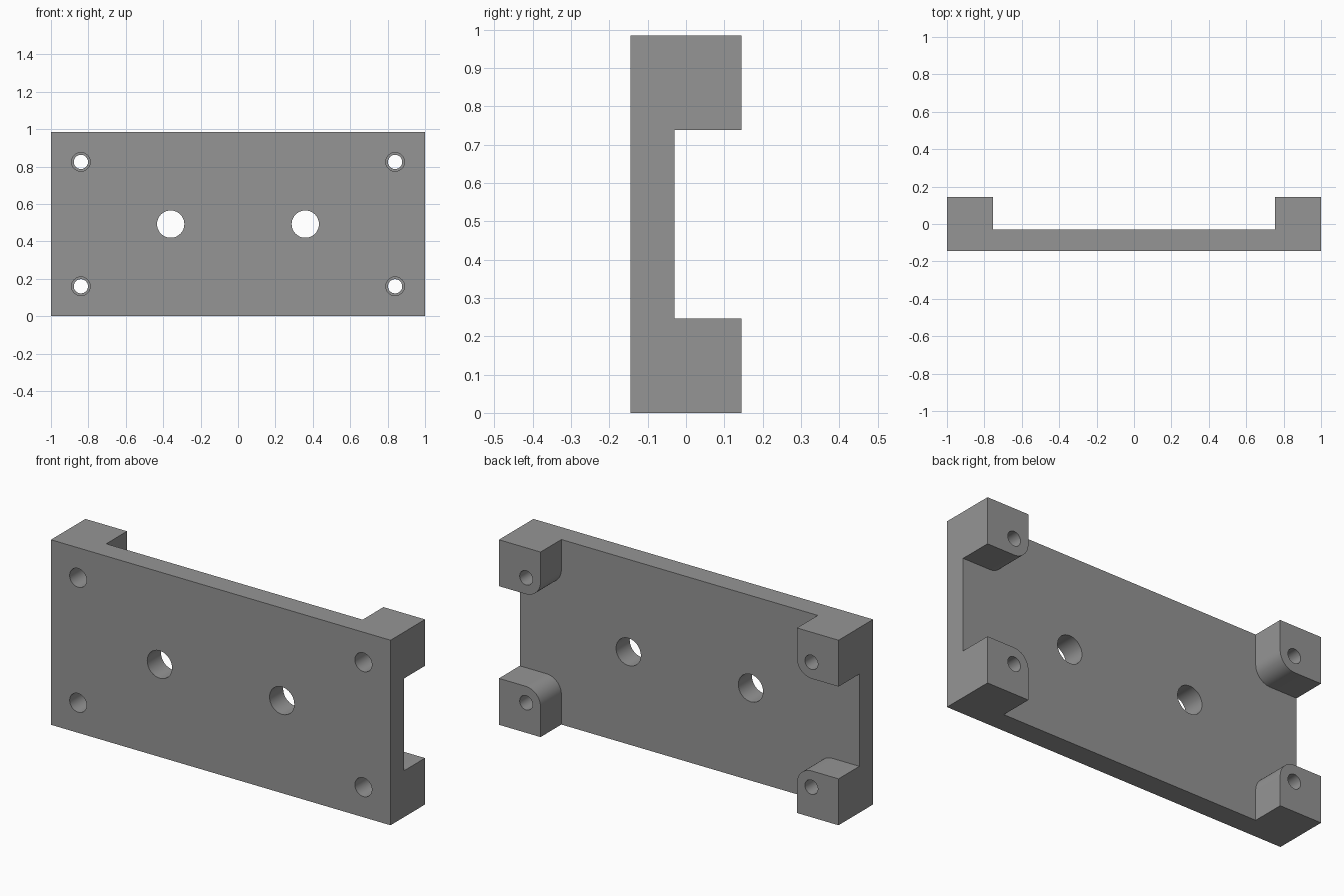
import bpy, bmesh, math

if "Cube" in bpy.data.objects:
    bpy.data.objects.remove(bpy.data.objects["Cube"])

W, H = 1.0, 0.985            # half width, full height
Y0, Y1, Y2 = -0.145, -0.03, 0.145   # front face, plate back, post back
CZ = H / 2
PX, PZ = 0.755, CZ - 0.247   # inner post edges measured from the centre
R = 0.087                    # post corner radius

grey = bpy.data.materials.new("grey")
grey.diffuse_color = (0.3, 0.3, 0.3, 1)
grey.use_nodes = True
grey.node_tree.nodes["Principled BSDF"].inputs["Base Color"].default_value = grey.diffuse_color


def prism(name, pts, ya, yb):
    """Extrude an x-z outline along y."""
    bm = bmesh.new()
    face = bm.faces.new([bm.verts.new((x, ya, z)) for x, z in pts])
    ext = bmesh.ops.extrude_face_region(bm, geom=[face])["geom"]
    verts = [v for v in ext if isinstance(v, bmesh.types.BMVert)]
    bmesh.ops.translate(bm, verts=verts, vec=(0, yb - ya, 0))
    bmesh.ops.recalc_face_normals(bm, faces=bm.faces)
    me = bpy.data.meshes.new(name)
    bm.to_mesh(me)
    bm.free()
    me.materials.append(grey)
    ob = bpy.data.objects.new(name, me)
    bpy.context.collection.objects.link(ob)
    return ob


def circle(x, z, r, n=48):
    return [(x + r * math.cos(math.tau * i / n), z + r * math.sin(math.tau * i / n))
            for i in range(n)]


# Solid block
body = prism("mounting_plate", [(-W, 0), (W, 0), (W, H), (-W, H)], Y0, Y2)

# Cross-shaped clearance that leaves four posts with rounded inner corners
quarter = [(1.2, PZ)]
for i in range(13):
    a = math.radians(270 - 90 * i / 12)
    quarter.append((PX + R + R * math.cos(a), PZ + R + R * math.sin(a)))
quarter.append((PX, 0.7))
half = quarter + [(-x, z) for x, z in reversed(quarter)]
cross = half + [(-x, -z) for x, z in half]
cutters = [prism("clearance_cutter", [(x, z + CZ) for x, z in cross], Y1, Y2 + 0.1)]

for sx in (-1, 1):
    # Large through holes
    cutters.append(prism("large_hole_cutter", circle(0.36 * sx, CZ, 0.073),
                         Y0 - 0.1, Y2 + 0.1))
    # Counterbored screw holes through the posts
    for z in (0.16, H - 0.16):
        cutters.append(prism("screw_hole_cutter", circle(0.84 * sx, z, 0.038),
                             Y0 - 0.1, Y2 + 0.1))
        cutters.append(prism("counterbore_cutter", circle(0.84 * sx, z, 0.05),
                             Y0 - 0.1, Y0 + 0.17))

bpy.context.view_layer.objects.active = body
for c in cutters:
    m = body.modifiers.new(c.name, 'BOOLEAN')
    m.operation, m.solver, m.object = 'DIFFERENCE', 'EXACT', c
    bpy.ops.object.modifier_apply(modifier=m.name)
    bpy.data.objects.remove(c)

# Smooth the round walls, keep the edges crisp
body.select_set(True)
bpy.ops.object.shade_smooth_by_angle(angle=math.radians(30))
